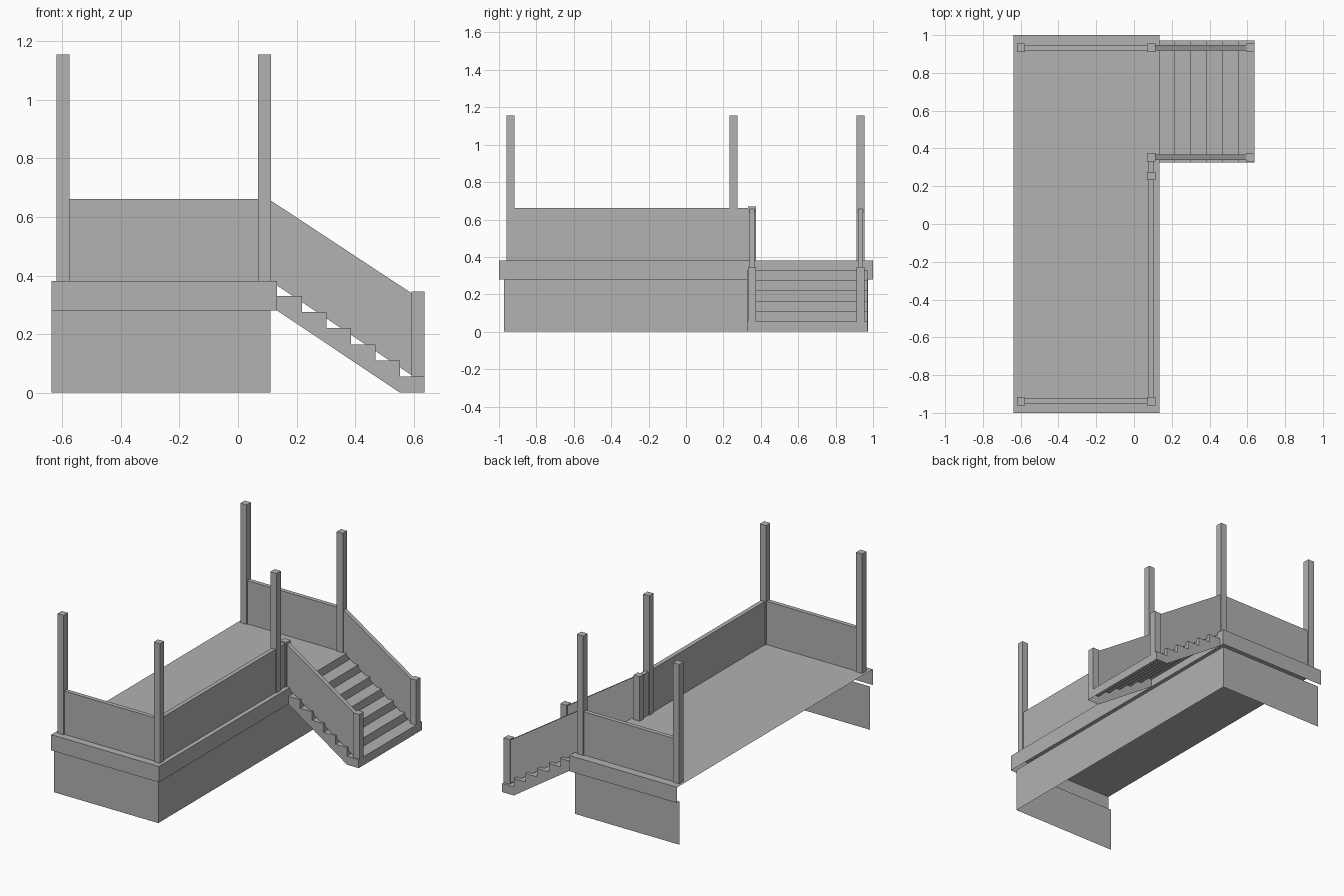
import bpy

if "Cube" in bpy.data.objects:
    bpy.data.objects.remove(bpy.data.objects["Cube"])

DECK_Z, RAIL_Z = 0.382, 0.662
LEFT, RIGHT, END = -0.637, 0.134, 0.637
POST_W, RAIL_W = 0.044, 0.028
RAIL_X = 0.091                    # side rail and post line
FRONT_Y, BACK_Y = -0.938, 0.933   # end rail lines
STAIR_Y = 0.353                   # near stair railing

grey = bpy.data.materials.new("dark_grey")
grey.diffuse_color = (0.445, 0.445, 0.445, 1)
grey.use_nodes = True
grey.node_tree.nodes["Principled BSDF"].inputs["Base Color"].default_value = grey.diffuse_color


def mesh(name, verts, faces):
    me = bpy.data.meshes.new(name)
    me.from_pydata(verts, [], faces)
    me.update()
    me.materials.append(grey)
    ob = bpy.data.objects.new(name, me)
    bpy.context.collection.objects.link(ob)
    return ob


def extrude_y(name, profile, y0, y1):
    """Closed solid from an x/z profile."""
    n = len(profile)
    verts = [(x, y, z) for y in (y0, y1) for x, z in profile]
    faces = [tuple(range(n)), tuple(range(2 * n - 1, n - 1, -1))]
    faces += [(i, i + n, (i + 1) % n + n, (i + 1) % n) for i in range(n)]
    return mesh(name, verts, faces)


def box(name, x0, x1, y0, y1, z0, z1):
    return extrude_y(name, [(x0, z0), (x1, z0), (x1, z1), (x0, z1)], y0, y1)


def post(name, x, y, z0, z1):
    h = POST_W / 2
    box(name, x - h, x + h, y - h, y + h, z0, z1)


def u_wall(name, x, y, z0, z1, lid=False):
    """Single-sheet wall on front, right and back, open to the left."""
    path = [(LEFT, -y), (x, -y), (x, y), (LEFT, y)]
    verts = [(px, py, z) for z in (z0, z1) for px, py in path]
    faces = [(i, i + 1, i + 5, i + 4) for i in range(3)]
    if lid:
        faces.append((4, 5, 6, 7))
    mesh(name, verts, faces)


# Deck floor with fascia, and the set-back skirt below
u_wall("deck", RIGHT, 1.0, 0.28, DECK_Z, lid=True)
u_wall("skirt", 0.111, 0.974, 0.0, 0.28)

# Tall posts and the short post at the stair opening
for x, y in [(-0.598, FRONT_Y), (RAIL_X, FRONT_Y), (RAIL_X, 0.254),
             (RAIL_X, BACK_Y), (-0.598, BACK_Y)]:
    post("tall_post", x, y, DECK_Z, 1.155)
post("short_post", RAIL_X, STAIR_Y, DECK_Z, 0.67)

# Deck railing panels
r = RAIL_W / 2
for y in (FRONT_Y, BACK_Y):
    box("end_railing", -0.598, RAIL_X, y - r, y + r, DECK_Z, RAIL_Z)
box("side_railing", RAIL_X - r, RAIL_X + r, FRONT_Y, STAIR_Y, DECK_Z, RAIL_Z)

# Sloped stair railings and newel posts
slope = [(0.10, 0.382), (0.112, 0.38), (0.60, 0.055), (0.60, 0.335), (0.10, 0.664)]
for y in (STAIR_Y, BACK_Y):
    extrude_y("stair_railing", slope, y - r, y + r)
    post("newel_post", END - POST_W / 2, y, 0.055, 0.345)

# Stair: stepped sheet plus two stringer sides, open underneath
Y0, Y1, STEPS = 0.325, 0.971, 6
run, rise = (END - RIGHT) / STEPS, 0.055
steps = []
for i in range(STEPS):
    z = rise * (STEPS - i)
    steps += [(RIGHT + run * i, z), (RIGHT + run * (i + 1), z)]
steps.append((END, 0.0))
n = len(steps)
mesh("stair_steps", [(x, y, z) for y in (Y0, Y1) for x, z in steps],
     [(i, i + 1, i + 1 + n, i + n) for i in range(n - 1)])
side = steps + [(0.553, 0.0), (RIGHT, 0.28)]
for y in (Y0, Y1):
    mesh("stair_stringer", [(x, y, z) for x, z in side], [tuple(range(len(side)))])
